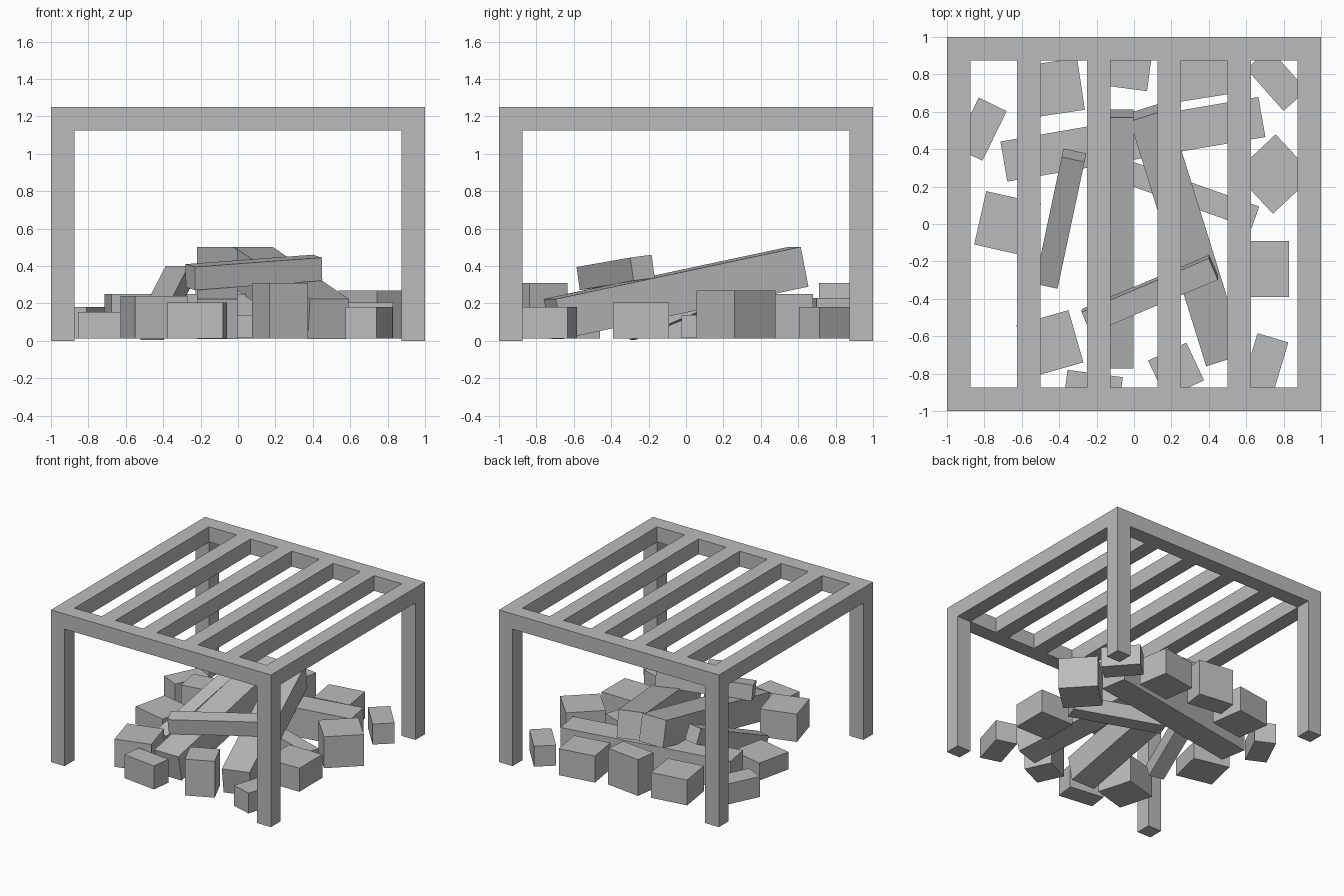
import bpy
from math import radians
from mathutils import Matrix, Vector

cube = bpy.data.objects.get("Cube")
if cube:
    bpy.data.objects.remove(cube, do_unlink=True)

grey = bpy.data.materials.new("plain_grey")
grey.use_nodes = True
grey.diffuse_color = (0.5, 0.5, 0.5, 1)
grey.node_tree.nodes["Principled BSDF"].inputs["Base Color"].default_value = (0.5, 0.5, 0.5, 1)


def box(name, centre, size, yaw=0, tilt=0, roll=0):
    """Box with its length on local x; tilt raises the +x end."""
    bpy.ops.mesh.primitive_cube_add(size=1)
    ob = bpy.context.object
    ob.name = name
    ob.data.transform(Matrix.Diagonal(Vector(size).to_4d()))
    turn = (Matrix.Rotation(radians(yaw), 4, "Z")
            @ Matrix.Rotation(radians(-tilt), 4, "Y")
            @ Matrix.Rotation(radians(roll), 4, "X"))
    ob.matrix_world = Matrix.Translation(centre) @ turn
    ob.data.materials.append(grey)
    return ob


# Cooking rack: four legs, a square rim and four slats
T = 0.125
TOP = 1.25
EDGE = 1 - T / 2
RAIL_Z = TOP - T / 2
for sx, side in ((1, "left"), (-1, "right")):
    for sy, end in ((-1, "front"), (1, "back")):
        box(f"{end}_{side}_leg", (sx * EDGE, sy * EDGE, (TOP - T) / 2), (T, T, TOP - T))
    box(f"{side}_rail", (sx * EDGE, 0, RAIL_Z), (T, 2 - 2 * T, T))
    for label, x in (("inner", 1.5 * T), ("outer", 4.5 * T)):
        box(f"{side}_{label}_slat", (sx * x, 0, RAIL_Z), (T, 2 - 2 * T, T))
for sy, end in ((-1, "front"), (1, "back")):
    box(f"{end}_rail", (0, sy * EDGE, RAIL_Z), (2, T, T))

# Ring of stones: x, y, width, depth, top height, yaw
BASE = 0.012
stones = [
    (-0.82, 0.507, 0.166, 0.295, 0.18, -26),
    (-0.676, 0.0, 0.30, 0.292, 0.155, -12.8),
    (-0.45, -0.64, 0.29, 0.29, 0.24, 16),
    (-0.218, -0.879, 0.298, 0.16, 0.205, -7.5),
    (0.225, -0.783, 0.226, 0.222, 0.31, 25),
    (0.70, -0.752, 0.172, 0.30, 0.18, -16.5),
    (0.68, -0.24, 0.30, 0.30, 0.205, 0),
    (0.75, 0.267, 0.30, 0.30, 0.27, 43),
    (0.762, 0.772, 0.166, 0.30, 0.18, 41.5),
    (0.36, 0.803, 0.30, 0.26, 0.23, 9),
    (-0.432, 0.727, 0.30, 0.28, 0.22, 8.5),
    (-0.068, 0.814, 0.30, 0.17, 0.31, -7.5),
]
for i, (x, y, w, d, top, yaw) in enumerate(stones, 1):
    box(f"stone_{i}", (x, y, (top + BASE) / 2), (w, d, top - BASE), yaw)

# Stacked logs, thick ones first
THICK = 0.217
THIN = 0.125
box("back_log", (-0.006, 0.453, 0.132), (1.40, THICK, 0.237), 9.8)
box("middle_leaning_log", (-0.11, -0.08, 0.257), (1.37, THICK, THICK), 90, 11.8)
box("left_leaning_log", (0.279, -0.053, 0.257), (1.40, THICK, THICK), 107.3, 11.5)
box("top_stick", (0.085, -0.376, 0.366), (0.74, THIN, THIN), 22.9, 3.9, 7)
box("right_leaning_stick", (-0.393, 0.029, 0.202), (0.747, THIN, THIN), 78, 22)
box("ground_stick", (0.30, 0.158, 0.077), (0.74, THIN, THIN), -19.5)
